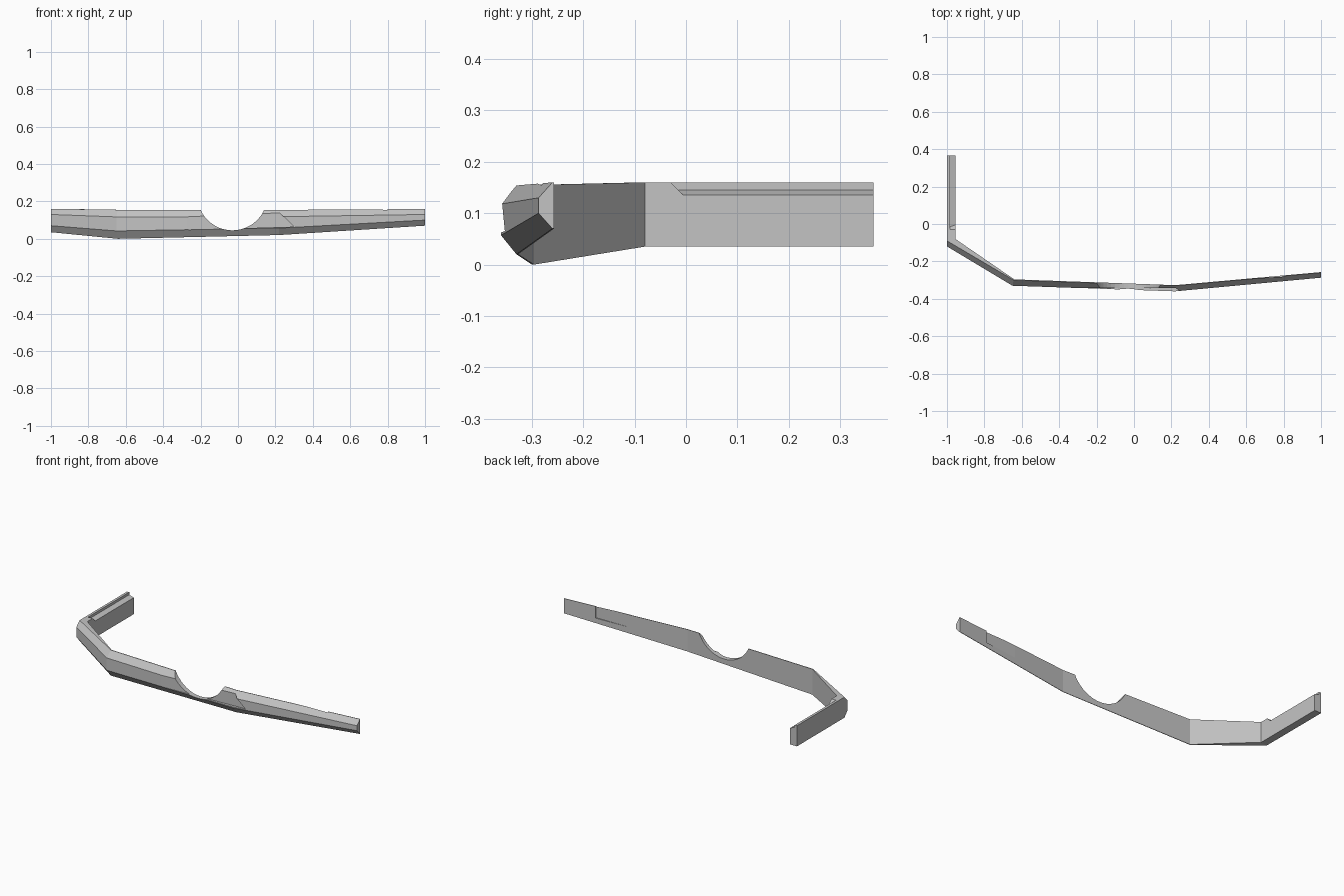
import bpy
import bmesh
import math
from mathutils import Vector

cube = bpy.data.objects.get("Cube")
if cube:
    bpy.data.objects.remove(cube, do_unlink=True)

grey = bpy.data.materials.new("grey_plastic")
grey.use_nodes = True
colour = (0.55, 0.55, 0.55, 1)
grey.diffuse_color = colour
grey.node_tree.nodes["Principled BSDF"].inputs["Base Color"].default_value = colour


def make_object(name, bm):
    bmesh.ops.recalc_face_normals(bm, faces=bm.faces[:])
    mesh = bpy.data.meshes.new(name)
    bm.to_mesh(mesh)
    bm.free()
    mesh.materials.append(grey)
    ob = bpy.data.objects.new(name, mesh)
    bpy.context.collection.objects.link(ob)
    return ob


def hull(name, points):
    bm = bmesh.new()
    verts = [bm.verts.new(p) for p in points]
    bmesh.ops.convex_hull(bm, input=verts)
    bmesh.ops.dissolve_limit(bm, angle_limit=0.01, verts=bm.verts[:], edges=bm.edges[:])
    return make_object(name, bm)


def cut(target, cutter):
    cutter.hide_render = True
    mod = target.modifiers.new("cut", "BOOLEAN")
    mod.operation = "DIFFERENCE"
    mod.solver = "EXACT"
    mod.object = cutter
    bpy.context.view_layer.objects.active = target
    bpy.ops.object.modifier_apply(modifier=mod.name)
    bpy.data.objects.remove(cutter, do_unlink=True)


# Stations: front edge, chamfer edge and inner edge in plan,
# then heights of the bottom, front bottom, front top and top
stations = [
    ((-1, -0.12), (-1, -0.09), (-0.955, -0.08), (0.035, 0.07, 0.13, 0.16)),
    ((-0.65, -0.33), (-0.643, -0.30), (-0.64, -0.296), (0, 0.042, 0.117, 0.155)),
    ((0.22, -0.36), (0.22, -0.33), (0.22, -0.327), (0.02, 0.057, 0.118, 0.154)),
    ((1, -0.287), (1, -0.26), (1, -0.257), (0.07, 0.10, 0.13, 0.16)),
]
bm = bmesh.new()
rings = []
for front, mid, inner, (z0, z1, z2, z3) in stations:
    plan = [(inner, z0), (mid, z0), (front, z1), (front, z2), (mid, z3), (inner, z3)]
    rings.append([bm.verts.new((*p, z)) for p, z in plan])
for a, b in zip(rings, rings[1:]):
    for i in range(6):
        j = (i + 1) % 6
        bm.faces.new((a[i], a[j], b[j], b[i]))
bm.faces.new(rings[-1])

# Side arm grows straight back from the corner
first = rings[0]
bm.faces.new(first[1:5])
start = [first[i] for i in (0, 1, 4, 5)]
end = [bm.verts.new((v.co.x, 0.365, v.co.z)) for v in start]
for i in range(4):
    j = (i + 1) % 4
    bm.faces.new((start[i], start[j], end[j], end[i]))
bm.faces.new(end)
bumper = make_object("bumper_bar", bm)

# Flat recess across the front
outline = [(-0.36, 0.045), (0.3, 0.065), (0.195, 0.165), (-0.26, 0.165)]
cut(bumper, hull("front_recess", [(x, y, z) for x, z in outline for y in (-0.45, -0.343)]))

# Round notch in the middle
centre = Vector((-0.03, 0, 0.232))
rim = [centre + 0.187 * Vector((math.cos(t), 0, math.sin(t)))
       for t in (math.tau * i / 48 for i in range(48))]
cut(bumper, hull("round_notch", [(p.x, y, p.z) for p in rim for y in (-0.5, -0.2)]))

# Ledge along the top inner edge of the arm, with a sloping end
ledge = [(-0.985, 0.145), (-0.94, 0.13), (-0.94, 0.2), (-0.985, 0.2)]
cut(bumper, hull("arm_ledge", [(x, y, z) for x, z in ledge for y in (0.13 - z, 0.5)]))

# Shallow tapered pocket on the back of the long wing
pocket = [(0.55, -0.2964, 0.08), (0.8, -0.2815, 0.087), (0.8, -0.24, 0.087), (0.55, -0.25, 0.08)]
cut(bumper, hull("back_pocket", [(x, y, z) for x, y, low in pocket for z in (low, 0.2)]))

for poly in bumper.data.polygons:
    poly.use_smooth = False
    poly.material_index = 0
